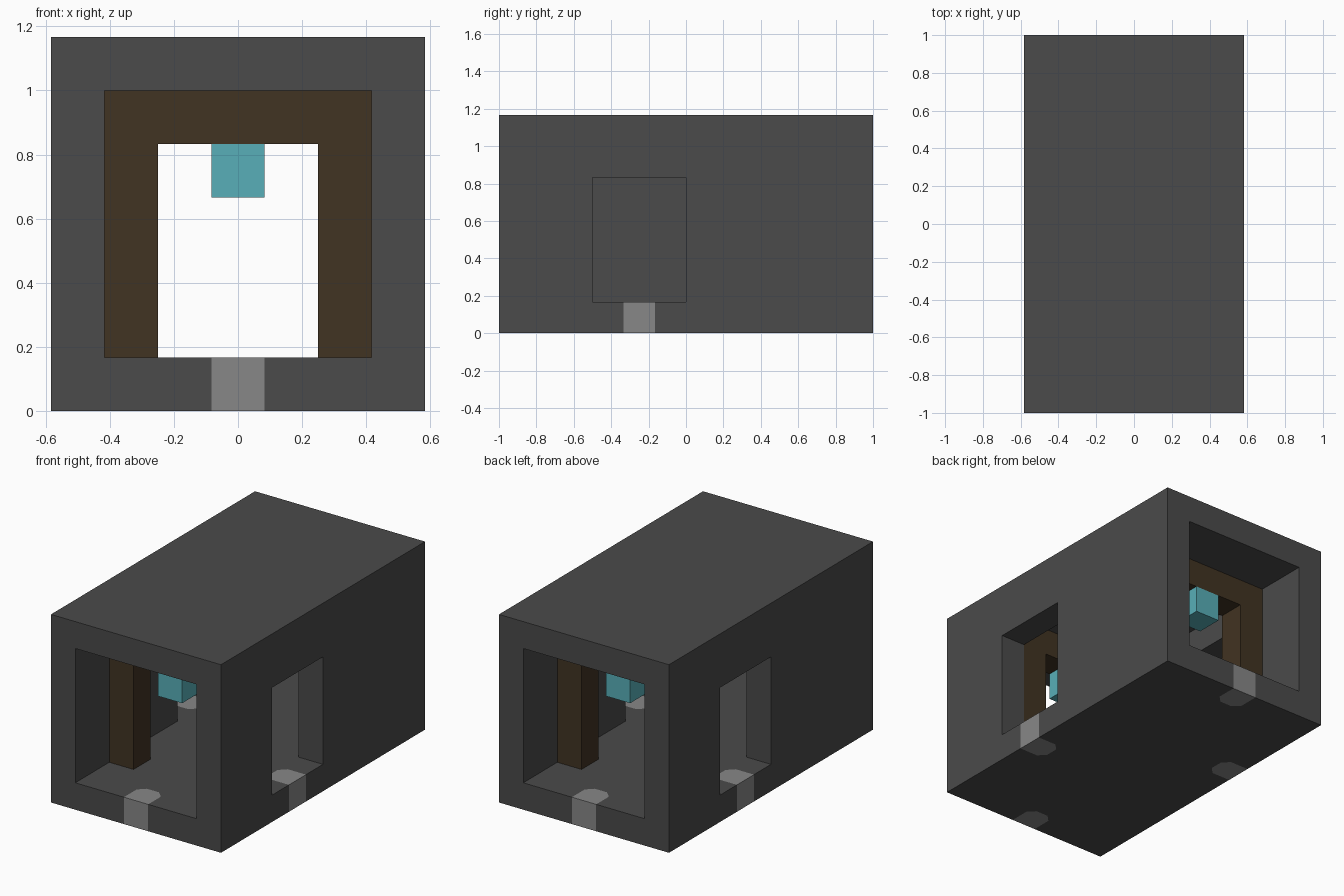
import bpy
import bmesh
from math import pi
from mathutils import Matrix, Vector

U = 1 / 6  # one block
cube = bpy.data.objects.get("Cube")
if cube:
    bpy.data.objects.remove(cube, do_unlink=True)


def material(name, rgb):
    m = bpy.data.materials.new(name)
    m.use_nodes = True
    m.diffuse_color = (*rgb, 1)
    bsdf = next(n for n in m.node_tree.nodes if n.type == 'BSDF_PRINCIPLED')
    bsdf.inputs["Base Color"].default_value = (*rgb, 1)
    bsdf.inputs["Roughness"].default_value = 0.9
    return m


STONE = material("dark stone", (0.069, 0.069, 0.069))
WOOD = material("dark wood", (0.053, 0.033, 0.016))
GLOW = material("teal lamp", (0.098, 0.429, 0.479))
PALE = material("pale stone", (0.242, 0.242, 0.242))


def prism(name, outline, bottom, top, mat, turn=0, origin=(0, 0)):
    """Extrude a plan outline, in blocks, turned about z and moved to origin."""
    bm = bmesh.new()
    face = bm.faces.new([bm.verts.new((x, y, bottom)) for x, y in outline])
    up = bmesh.ops.extrude_face_region(bm, geom=[face])["geom"]
    bmesh.ops.translate(bm, vec=(0, 0, top - bottom),
                        verts=[v for v in up if isinstance(v, bmesh.types.BMVert)])
    bmesh.ops.recalc_face_normals(bm, faces=bm.faces)
    place = Matrix.Translation(Vector((*origin, 0))) @ Matrix.Rotation(turn, 4, 'Z')
    bm.transform(Matrix.Scale(U, 4) @ place)
    mesh = bpy.data.meshes.new(name)
    bm.to_mesh(mesh)
    bm.free()
    mesh.materials.append(mat)
    ob = bpy.data.objects.new(name, mesh)
    bpy.context.collection.objects.link(ob)
    return ob


def box(name, x, y, z, mat):
    outline = [(x[0], y[0]), (x[1], y[0]), (x[1], y[1]), (x[0], y[1])]
    return prism(name, outline, z[0], z[1], mat)


def cut(target, cutter):
    cutter.hide_render = True
    mod = target.modifiers.new("cut", 'BOOLEAN')
    mod.operation, mod.solver, mod.object = 'DIFFERENCE', 'EXACT', cutter
    bpy.context.view_layer.objects.active = target
    bpy.ops.object.modifier_apply(modifier=mod.name)
    bpy.data.objects.remove(cutter, do_unlink=True)


# Stone shell, open at both ends, with one opening in each side wall
shell = box("tunnel_shell", (-3.5, 3.5), (-6, 6), (0, 7), STONE)
cut(shell, box("bore_cutter", (-2.5, 2.5), (-7, 7), (1, 6), STONE))
cut(shell, box("left_opening_cutter", (2, 4), (-3, 0), (1, 5), STONE))
cut(shell, box("right_opening_cutter", (-4, -2), (0, 3), (1, 5), STONE))

# Pale threshold stones with clipped inner corners, set into the floor
C = 0.25


def threshold_outline(outer):
    return [(-.5, outer), (.5, outer), (.5, 1 - C), (.5 - C, 1), (C - .5, 1), (-.5, 1 - C)]


for name, turn, origin in (("front", 0, (0, -6)), ("back", pi, (0, 6)),
                           ("left", pi / 2, (3.5, -1.5)), ("right", -pi / 2, (-3.5, 1.5))):
    cut(shell, prism(name + "_slot_cutter", threshold_outline(-1), -.5, 1.5, STONE, turn, origin))
    prism(name + "_threshold", threshold_outline(0), 0, 1, PALE, turn, origin)

# Timber support frames, each with a hanging lamp
for name, y in (("front", (-4, -3)), ("back", (3, 4))):
    box(name + "_beam", (-2.5, 2.5), y, (5, 6), WOOD)
    box(name + "_left_post", (1.5, 2.5), y, (1, 5), WOOD)
    box(name + "_right_post", (-2.5, -1.5), y, (1, 5), WOOD)
    box(name + "_lamp", (-.5, .5), y, (4, 5), GLOW)
